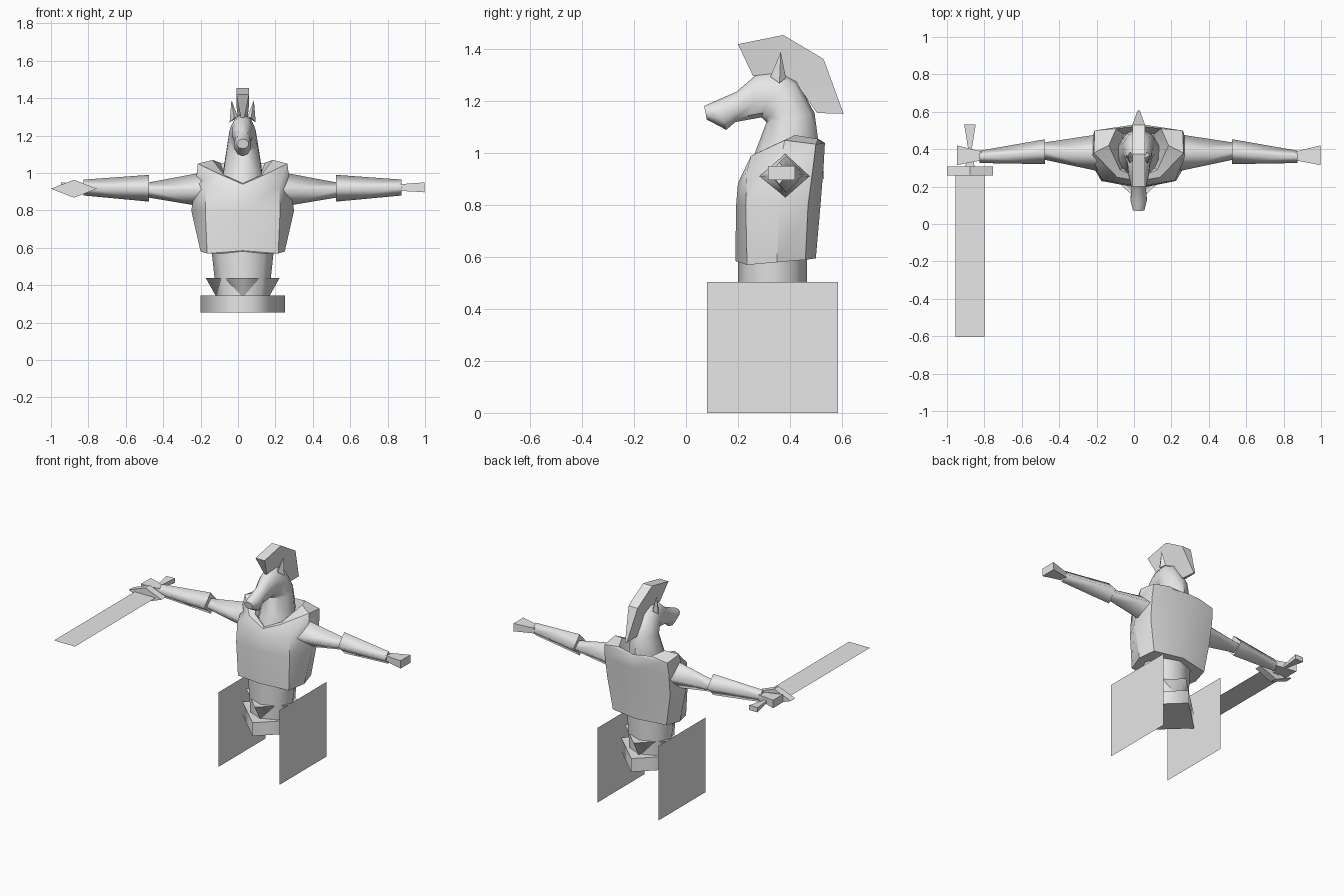
import bpy, bmesh, math
from mathutils import Vector

if "Cube" in bpy.data.objects:
    bpy.data.objects.remove(bpy.data.objects["Cube"])

CX = 0.025   # the figure's own centre line
grey = bpy.data.materials.new("stone grey")
grey.diffuse_color = (0.8, 0.8, 0.8, 1)
grey.use_nodes = True
grey.node_tree.nodes["Principled BSDF"].inputs["Base Color"].default_value = grey.diffuse_color


def finish(bm, name, angle=30):
    """Turn a bmesh into an object; angle=None leaves the set edges alone."""
    if angle is not None or len(bm.faces) > 1:
        bmesh.ops.recalc_face_normals(bm, faces=bm.faces)
    me = bpy.data.meshes.new(name)
    bm.to_mesh(me)
    bm.free()
    me.materials.append(grey)
    ob = bpy.data.objects.new(name, me)
    bpy.context.collection.objects.link(ob)
    if angle is not None:
        bpy.ops.object.select_all(action='DESELECT')
        ob.select_set(True)
        bpy.context.view_layer.objects.active = ob
        bpy.ops.object.shade_smooth_by_angle(angle=math.radians(angle))
    return ob


def loft(name, rings, angle=30, smooth_sides=False):
    """Skin closed rings of points and cap both ends."""
    bm = bmesh.new()
    loops = [[bm.verts.new(p) for p in r] for r in rings]
    n = len(loops[0])
    for a, b in zip(loops, loops[1:]):
        for i in range(n):
            j = (i + 1) % n
            bm.faces.new((a[i], a[j], b[j], b[i]))
    caps = [bm.faces.new(loops[0]), bm.faces.new(loops[-1])]
    if smooth_sides:
        for f in bm.faces:
            f.smooth = f not in caps
        for f in caps:
            for e in f.edges:
                e.smooth = False
        angle = None
    return finish(bm, name, angle)


def plate(name, pts):
    bm = bmesh.new()
    bm.faces.new([bm.verts.new(p) for p in pts])
    return finish(bm, name, None)


def oval(cx, cy, z, rx, ry, n):
    return [(cx + rx * math.cos(2 * math.pi * i / n),
             cy + ry * math.sin(2 * math.pi * i / n), z) for i in range(n)]


def mirror_ring(half):
    """Half ring from front centre to back centre, completed on the other side."""
    right = [(CX + x, y, z) for x, y, z in half]
    left = [(CX - x, y, z) for x, y, z in half[-2:0:-1]]
    return right + left


# Base, flared collar and waist
loft("base", [oval(CX, .335, z, .226, .215, 4) for z in (.255, .345)], smooth_sides=True)
loft("flared_collar", [oval(CX, .335, .345, .145, .14, 4),
                       oval(CX, .335, .44, .198, .19, 4)], smooth_sides=True)
loft("waist", [oval(CX, .333, .34, .14, .133, 8),
               oval(CX, .333, .62, .17, .133, 8)], smooth_sides=True)

# Flat side panels
for side, tag in ((-1, "left"), (1, "right")):
    x = CX + side * .228
    plate("side_panel_" + tag, [(x, .08, 0), (x, .585, 0), (x, .585, .505), (x, .08, .505)][::side])

# Torso with open collar
torso = [
    [(0, .19, .585), (.19, .235, .57), (.225, .35, .58), (.2, .46, .59), (0, .5, .595)],
    [(0, .193, .8), (.2, .23, .8), (.275, .36, .8), (.235, .47, .8), (0, .518, .8)],
    [(0, .2, .885), (.195, .235, .93), (.25, .36, .95), (.24, .49, .95), (0, .53, .95)],
    [(0, .23, .94), (.115, .25, .99), (.24, .38, 1.05), (.235, .5, 1.035), (0, .535, 1.04)],
    [(0, .245, .945), (.1, .29, .99), (.16, .42, 1.07), (.12, .51, 1.055), (0, .525, 1.04)],
    [(0, .27, .93), (.08, .3, .93), (.1, .4, .95), (.08, .48, .95), (0, .5, .95)],
]
loft("torso", [mirror_ring(h) for h in torso], angle=40)

# Horse neck and head: top point, bottom point, half width
sections = [
    ((.51, .98), (.245, .93), .115), ((.508, 1.06), (.265, 1.0), .105),
    ((.495, 1.155), (.31, 1.12), .088), ((.427, 1.28), (.305, 1.125), .074),
    ((.36, 1.315), (.29, 1.138), .064), ((.273, 1.305), (.245, 1.13), .056),
    ((.195, 1.237), (.19, 1.12), .04), ((.11, 1.2), (.155, 1.09), .046),
    ((.07, 1.182), (.08, 1.13), .032)]
head = []
for top, bot, w in sections:
    t, b = Vector(top), Vector(bot)
    ring = []
    for i in range(10):
        a = 2 * math.pi * i / 10
        p = (t + b) / 2 + (t - b) / 2 * math.cos(a)
        ring.append((CX + w * math.sin(a), p.x, p.y))
    head.append(ring)
loft("horse_head", head, angle=40)

# Ears
for side, tag in ((-1, "left"), (1, "right")):
    bm = bmesh.new()
    tip = bm.verts.new((CX + side * .06, .365, 1.39))
    base = [bm.verts.new((CX + side * x, y, z)) for x, y, z in
            ((.025, .35, 1.3), (.045, .325, 1.295), (.07, .36, 1.27), (.045, .385, 1.29))]
    bm.faces.new(base)
    for i in range(4):
        bm.faces.new((base[i], base[(i + 1) % 4], tip))
    finish(bm, "ear_" + tag)

# Crest: outer edge wide, inner edge thin
outer = [(.2, 1.42, .034), (.375, 1.455, .034), (.53, 1.363, .034), (.607, 1.152, .006)]
inner = [(.258, 1.298), (.36, 1.305), (.42, 1.275), (.505, 1.155)]
loft("crest", [[(CX - w, y, z), (CX + w, y, z), (CX + .01, v, u), (CX - .01, v, u)]
               for (y, z, w), (v, u) in zip(outer, inner)])


def diamond(x, y0, y1, z0, z1):
    y, z = (y0 + y1) / 2, (z0 + z1) / 2
    return [(x, y0, z), (x, y, z1), (x, y1, z), (x, y, z0)]


def rect(x, y0, y1, z0, z1):
    return [(x, y0, z0), (x, y0, z1), (x, y1, z1), (x, y1, z0)]


# Outstretched arms
for side, tag in ((-1, "left"), (1, "right")):
    def X(d):
        return CX + side * d
    loft("upper_arm_" + tag, [diamond(X(.18), .275, .485, .815, 1.01),
                              diamond(X(.51), .345, .435, .87, .948)], smooth_sides=True)
    loft("forearm_" + tag, [diamond(X(.5), .32, .453, .847, .99),
                            diamond(X(.85), .326, .392, .88, .965)], smooth_sides=True)
    loft("hand_" + tag, [rect(X(.84), .34, .388, .905, .94),
                         rect(X(.972), .315, .42, .897, .95)])

# Sword: flat blade, diamond guard, flared grip
SX, SZ = -.877, .916
plate("sword_blade", [(SX - .078, -.603, SZ), (SX + .078, -.603, SZ),
                      (SX + .078, .27, SZ), (SX - .078, .27, SZ)])
loft("sword_guard", [[(SX - .123, y, SZ), (SX, y, SZ + .048), (SX + .123, y, SZ), (SX, y, SZ - .048)]
                     for y in (.26, .308)])
loft("sword_grip", [[(SX - w, y, SZ - h), (SX + w, y, SZ - h), (SX + w, y, SZ + h), (SX - w, y, SZ + h)]
                    for y, w, h in ((.3, .025, .012), (.41, .011, .009), (.532, .031, .016))])
